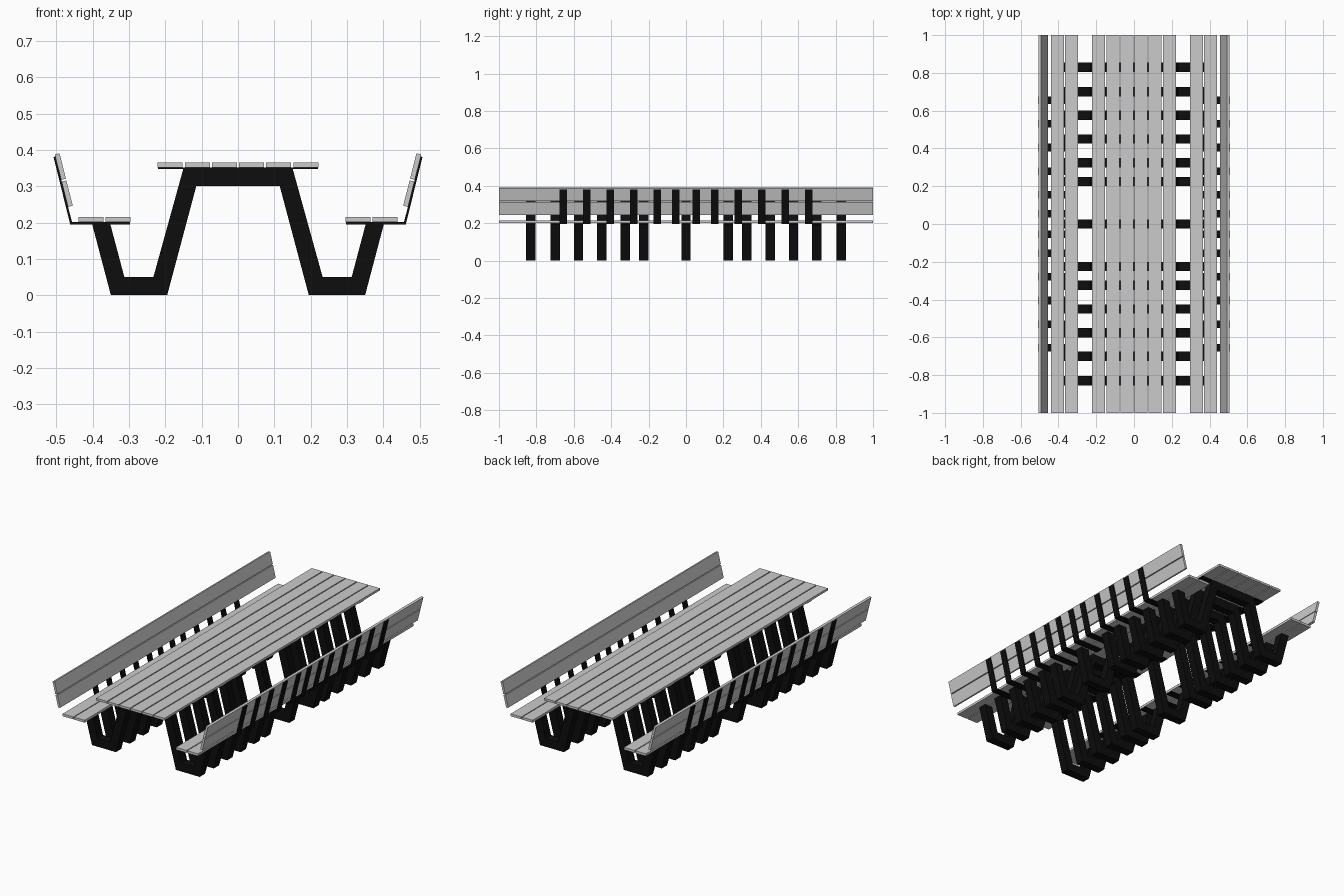
import bpy, math

if "Cube" in bpy.data.objects:
    bpy.data.objects.remove(bpy.data.objects["Cube"])

def material(name, v):
    m = bpy.data.materials.new(name)
    m.diffuse_color = (v, v, v, 1)
    m.use_nodes = True
    m.node_tree.nodes["Principled BSDF"].inputs["Base Color"].default_value = m.diffuse_color
    return m

GREY = material("pale grey plank", 0.6)
BLACK = material("black steel", 0.004)

def extrude(name, profile, y, width, mat):
    """Extrude an (x, z) outline along y, centred on y."""
    n = len(profile)
    verts = [(x, y + s * width / 2, z) for s in (-1, 1) for x, z in profile]
    area = sum(profile[i][0] * profile[(i + 1) % n][1] - profile[(i + 1) % n][0] * profile[i][1]
               for i in range(n))
    faces = [tuple(range(n)), tuple(range(2 * n - 1, n - 1, -1))]
    faces += [(i, i + n, (i + 1) % n + n, (i + 1) % n) for i in range(n)]
    if area < 0:
        faces = [f[::-1] for f in faces]
    me = bpy.data.meshes.new(name)
    me.from_pydata(verts, [], faces)
    me.materials.append(mat)
    ob = bpy.data.objects.new(name, me)
    bpy.context.collection.objects.link(ob)
    return ob

def rect(x0, x1, z0, z1):
    return [(x0, z0), (x1, z0), (x1, z1), (x0, z1)]

# Bent leg frames: one half outline, mirrored
half = [(0.115, 0.30), (0.195, 0), (0.35, 0), (0.402, 0.197), (0.352, 0.197),
        (0.313, 0.05), (0.233, 0.05), (0.15, 0.35)]
frame = half + [(-x, z) for x, z in reversed(half)]
leg_y = [0] + [s * y for y in (0.225, 0.325, 0.45, 0.575, 0.70, 0.83) for s in (-1, 1)]
for y in leg_y:
    extrude("leg_frame", frame, y, 0.05, BLACK)
    # thin strap carrying the table boards
    extrude("table_strap", rect(-0.22, 0.22, 0.348, 0.352), y, 0.05, BLACK)

# Table boards
for i in range(6):
    x = (i - 2.5) * 0.0747
    extrude("table_plank", rect(x - 0.0345, x + 0.0345, 0.352, 0.365), 0, 2, GREY)

# Backrest direction along the slope and its inward normal
ux, uz = math.sin(math.radians(14.2)), math.cos(math.radians(14.2))

def slope(along, inward):
    return (0.468 + ux * along - uz * inward, 0.243 + uz * along + ux * inward)

bracket = [(0.297, 0.195), (0.462, 0.195), slope(0.143, -0.005), slope(0.143, 0),
           (0.457, 0.201), (0.297, 0.201)]
strap_y = [s * y for y in (0.055, 0.155, 0.28, 0.405, 0.53, 0.655) for s in (-1, 1)]

for side in (-1, 1):
    def flip(p):
        return [(side * x, z) for x, z in p]
    # Seat boards
    for x in (0.331, 0.405):
        extrude("seat_plank", flip(rect(x - 0.0345, x + 0.0345, 0.201, 0.215)), 0, 2, GREY)
    # Leaning backrest boards
    for a in (0, 0.077):
        p = [slope(a, 0), slope(a + 0.072, 0), slope(a + 0.072, 0.0135), slope(a, 0.0135)]
        extrude("backrest_plank", flip(p), 0, 2, GREY)
    # Bent straps holding seat and backrest
    for y in strap_y:
        extrude("backrest_bracket", flip(bracket), y, 0.04, BLACK)
